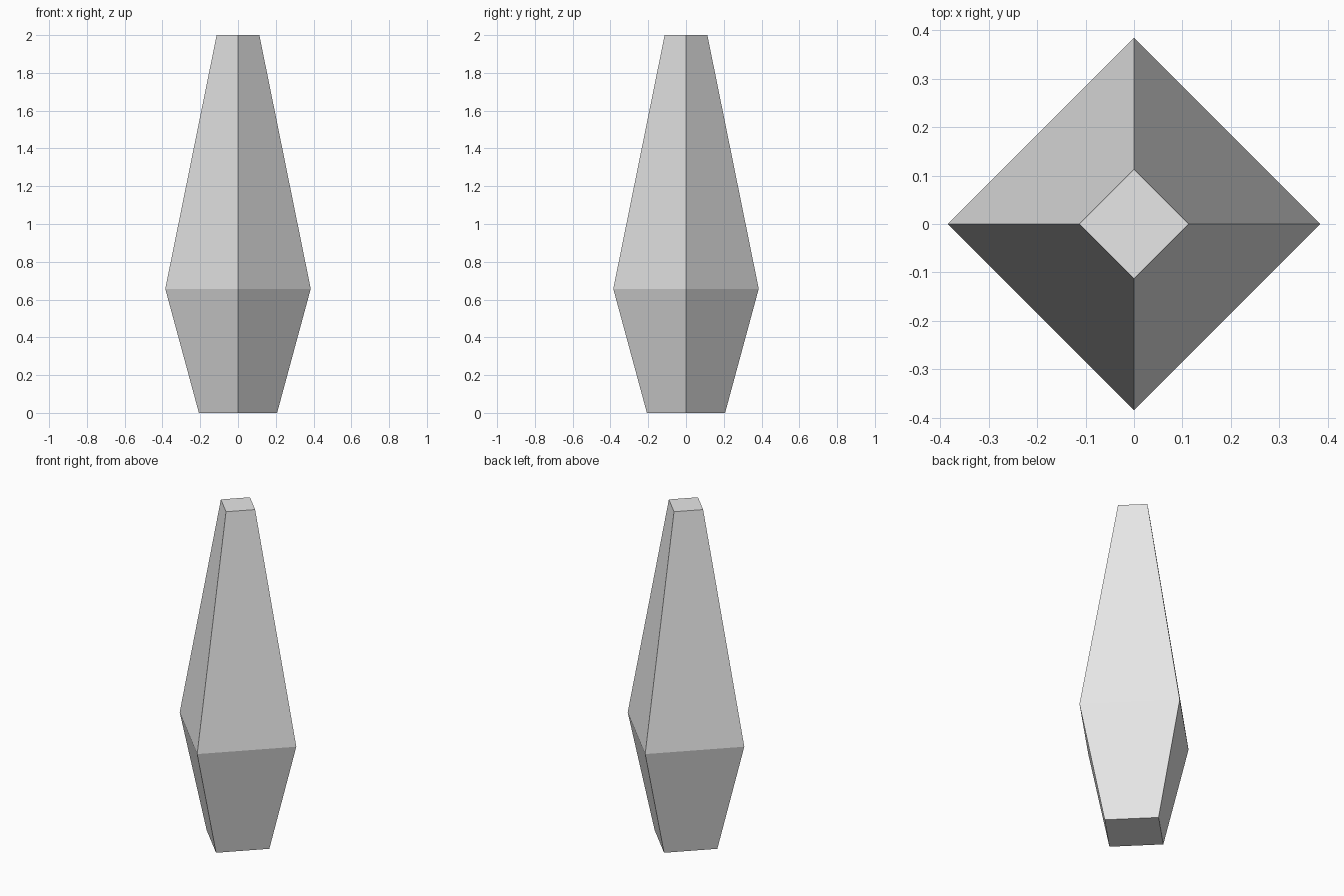
import bpy
import bmesh
from math import cos, sin, pi

default_cube = bpy.data.objects.get("Cube")
if default_cube:
    bpy.data.objects.remove(default_cube, do_unlink=True)

# Single plain grey
grey = bpy.data.materials.new("light_grey")
grey.use_nodes = True
colour = (0.8, 0.8, 0.8, 1.0)
grey.diffuse_color = colour
grey.node_tree.nodes["Principled BSDF"].inputs["Base Color"].default_value = colour

# Four-sided tapered body: (radius, height) of base, waist and tip
SIDES = 4
PROFILE = [(0.207, 0.0), (0.385, 0.657), (0.113, 2.0)]

bm = bmesh.new()
rings = [
    [bm.verts.new((r * cos(2 * pi * i / SIDES), r * sin(2 * pi * i / SIDES), z))
     for i in range(SIDES)]
    for r, z in PROFILE
]

# Sloping sides
for lower, upper in zip(rings, rings[1:]):
    for i in range(SIDES):
        j = (i + 1) % SIDES
        bm.faces.new((lower[i], lower[j], upper[j], upper[i]))

# Flat base and tip
bm.faces.new(rings[0][::-1])
bm.faces.new(rings[-1])
bmesh.ops.recalc_face_normals(bm, faces=bm.faces)

mesh = bpy.data.meshes.new("tapered_body")
bm.to_mesh(mesh)
bm.free()
mesh.materials.append(grey)
body = bpy.data.objects.new("tapered_body", mesh)
bpy.context.collection.objects.link(body)
